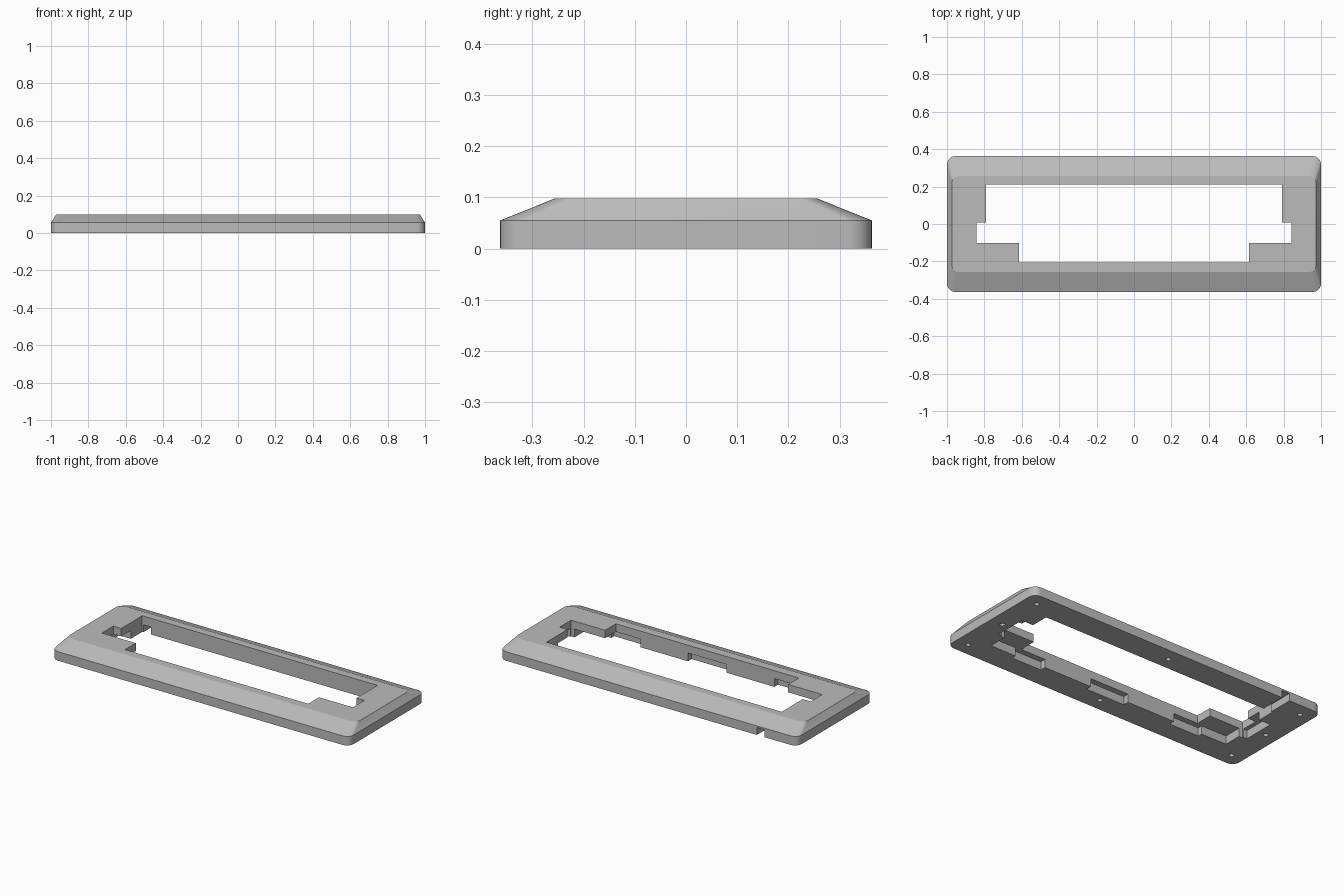
import bpy, bmesh, math

if "Cube" in bpy.data.objects:
    bpy.data.objects.remove(bpy.data.objects["Cube"])

grey = bpy.data.materials.new("plain_grey")
grey.diffuse_color = (0.5, 0.5, 0.5, 1)
grey.use_nodes = True
grey.node_tree.nodes["Principled BSDF"].inputs["Base Color"].default_value = grey.diffuse_color


def rounded_rect(hx, hy, r, z, seg=8):
    """Ring of points around a rounded rectangle."""
    pts = []
    for k, (sx, sy) in enumerate([(1, 1), (-1, 1), (-1, -1), (1, -1)]):
        for i in range(seg + 1):
            a = math.pi / 2 * (k + i / seg)
            pts.append((sx * (hx - r) + r * math.cos(a), sy * (hy - r) + r * math.sin(a), z))
    return pts


def loft(name, rings):
    """Closed solid through matching rings, listed bottom to top."""
    bm = bmesh.new()
    loops = [[bm.verts.new(p) for p in ring] for ring in rings]
    n = len(loops[0])
    for low, high in zip(loops, loops[1:]):
        for i in range(n):
            j = (i + 1) % n
            bm.faces.new((low[i], low[j], high[j], high[i]))
    bm.faces.new(loops[0][::-1])
    bm.faces.new(loops[-1])
    bmesh.ops.recalc_face_normals(bm, faces=bm.faces[:])
    mesh = bpy.data.meshes.new(name)
    bm.to_mesh(mesh)
    bm.free()
    obj = bpy.data.objects.new(name, mesh)
    bpy.context.collection.objects.link(obj)
    obj.data.materials.append(grey)
    return obj


def prism(name, outline, z0, z1):
    return loft(name, [[(x, y, z) for x, y in outline] for z in (z0, z1)])


def cut(obj, cutter):
    mod = obj.modifiers.new("cut", 'BOOLEAN')
    mod.operation = 'DIFFERENCE'
    mod.solver = 'EXACT'
    mod.object = cutter
    bpy.context.view_layer.objects.active = obj
    bpy.ops.object.modifier_apply(modifier=mod.name)
    bpy.data.objects.remove(cutter)


def pocket(x0, x1, y0, y1, top):
    cut(frame, prism("pocket_cutter", [(x0, y0), (x1, y0), (x1, y1), (x0, y1)], -0.1, top))


# Frame body: vertical rim, broad front and back slopes, steep end slopes
frame = loft("bezel_frame", [
    rounded_rect(1.0, 0.363, 0.045, 0.0),
    rounded_rect(1.0, 0.363, 0.045, 0.055),
    rounded_rect(0.973, 0.256, 0.035, 0.098)])

# Stepped display opening
half = [(0.615, -0.205), (0.615, -0.102), (0.843, -0.102),
        (0.843, 0.008), (0.79, 0.008), (0.79, 0.21)]
cut(frame, prism("opening_cutter", half + [(-x, y) for x, y in reversed(half)], -0.1, 0.2))

# Underside pockets around the opening
ROOF = 0.05
pocket(-0.13, 0.13, -0.24, -0.15, ROOF)
for s in (-1, 1):
    for xa, xb, y0, y1 in [(0.45, 0.65, -0.24, -0.15),    # front clips
                           (0.60, 0.82, -0.212, -0.05),   # corner ledges
                           (0.74, 0.868, -0.095, 0.10)]:  # end tabs
        pocket(min(s * xa, s * xb), max(s * xa, s * xb), y0, y1, ROOF)

# Cable channel through the back rim
pocket(-0.782, -0.73, 0.15, 0.5, 0.045)

# Blind screw holes in the underside
for hx, hy in [(x, y) for x in (-0.92, 0, 0.92) for y in (-0.285, 0, 0.285) if x or y]:
    ring = [(hx + 0.014 * math.cos(math.tau * i / 16),
             hy + 0.014 * math.sin(math.tau * i / 16)) for i in range(16)]
    cut(frame, prism("hole_cutter", ring, -0.1, 0.046))

# Smooth rounded corners, crisp edges elsewhere
bpy.ops.object.select_all(action='DESELECT')
frame.select_set(True)
bpy.context.view_layer.objects.active = frame
bpy.ops.object.shade_smooth_by_angle(angle=math.radians(15))
